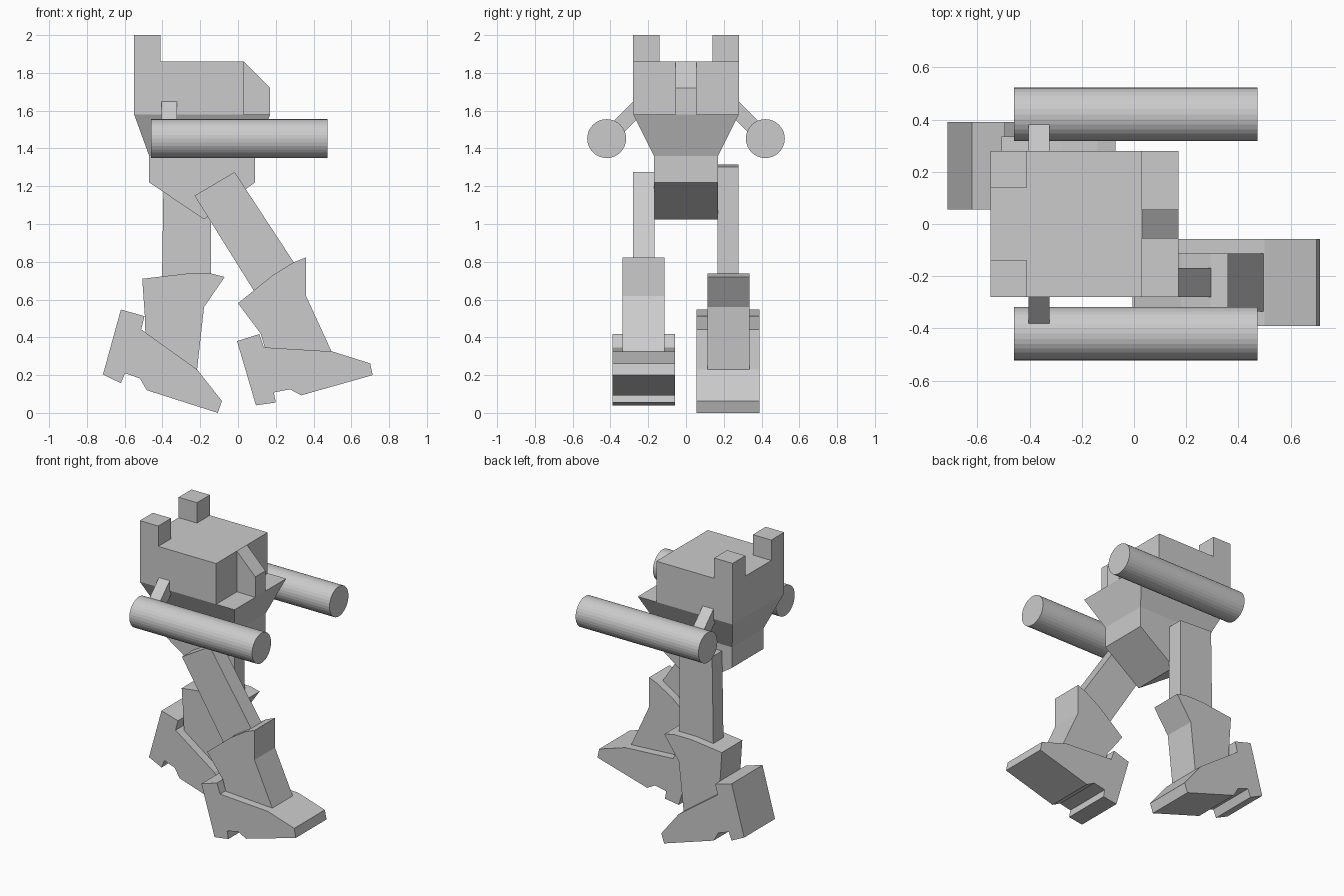
import bpy, bmesh, math

grey = bpy.data.materials.new("plain grey")
grey.diffuse_color = (0.6, 0.6, 0.6, 1)


def finish(name, bm):
    bmesh.ops.recalc_face_normals(bm, faces=bm.faces)
    me = bpy.data.meshes.new(name)
    bm.to_mesh(me)
    bm.free()
    me.materials.append(grey)
    ob = bpy.data.objects.new(name, me)
    bpy.context.collection.objects.link(ob)
    return ob


def loft(name, rings):
    """Closed solid through rings with equal point counts."""
    bm = bmesh.new()
    vs = [[bm.verts.new(p) for p in r] for r in rings]
    n = len(vs[0])
    for a, b in zip(vs, vs[1:]):
        for i in range(n):
            j = (i + 1) % n
            bm.faces.new((a[i], a[j], b[j], b[i]))
    bm.faces.new(vs[0])
    bm.faces.new(vs[-1])
    return finish(name, bm)


def slab(name, profile, y0, y1):
    """Side profile (x, z) extruded across y."""
    return loft(name, [[(x, y, z) for x, z in profile] for y in (y0, y1)])


def rect(x0, x1, y, z):
    return [(x0, -y, z), (x1, -y, z), (x1, y, z), (x0, y, z)]


# Head block with a narrow wedge nose
loft("head", [rect(-0.55, 0.03, 0.28, 1.58), rect(-0.55, 0.03, 0.28, 1.86)])
slab("nose", [(0.03, 1.58), (0.17, 1.58), (0.17, 1.72), (0.03, 1.86)], -0.055, 0.055)

# Tapered torso and pointed hip
loft("torso", [rect(-0.55, 0.17, 0.28, 1.58), rect(-0.47, 0.09, 0.17, 1.36)])
slab("hip", [(-0.47, 1.36), (-0.47, 1.22), (-0.18, 1.025), (0.09, 1.22), (0.09, 1.36)],
     -0.17, 0.17)

# Ears, gun struts and gun barrels on both sides
for s, side in ((-1, "near"), (1, "far")):
    slab("ear_" + side, [(-0.55, 1.86), (-0.41, 1.86), (-0.41, 2.0), (-0.55, 2.0)],
         s * 0.14, s * 0.28)
    strut = [(0.278, 1.65), (0.42, 1.508), (0.363, 1.451), (0.24, 1.574)]
    loft("gun_strut_" + side, [[(x, s * y, z) for y, z in strut] for x in (-0.405, -0.323)])
    ring = [(0.42 * s + 0.103 * math.cos(a), 1.452 + 0.103 * math.sin(a))
            for a in (2 * math.pi * i / 32 for i in range(32))]
    loft("gun_barrel_" + side, [[(x, y, z) for y, z in ring] for x in (-0.46, 0.473)])

# Leading leg, swung forward
slab("front_thigh", [(-0.018, 1.275), (-0.23, 1.15), (0.11, 0.605), (0.31, 0.775)],
     -0.28, -0.168)
slab("front_shin", [(0.36, 0.823), (0.294, 0.797), (0.18, 0.726), (0.0, 0.58),
                    (0.12, 0.42), (0.15, 0.32), (0.50, 0.315), (0.36, 0.62)],
     -0.335, -0.113)
slab("front_foot", [(-0.005, 0.38), (0.113, 0.417), (0.137, 0.347), (0.50, 0.325),
                    (0.70, 0.262), (0.713, 0.2), (0.335, 0.093), (0.275, 0.125),
                    (0.19, 0.108), (0.20, 0.055), (0.095, 0.04)], -0.39, -0.057)

# Trailing leg, standing behind
slab("rear_thigh", [(-0.393, 1.315), (-0.145, 1.303), (-0.143, 0.66), (-0.403, 0.66)],
     0.168, 0.278)
slab("rear_shin", [(-0.507, 0.71), (-0.275, 0.737), (-0.14, 0.737), (-0.07, 0.72),
                   (-0.18, 0.56), (-0.217, 0.225), (-0.49, 0.40), (-0.493, 0.51)],
     0.113, 0.335)
slab("rear_foot", [(-0.62, 0.547), (-0.495, 0.512), (-0.513, 0.442), (-0.217, 0.23),
                   (-0.085, 0.063), (-0.107, 0.0), (-0.483, 0.12), (-0.52, 0.183),
                   (-0.598, 0.21), (-0.62, 0.157), (-0.715, 0.203)], 0.055, 0.39)
